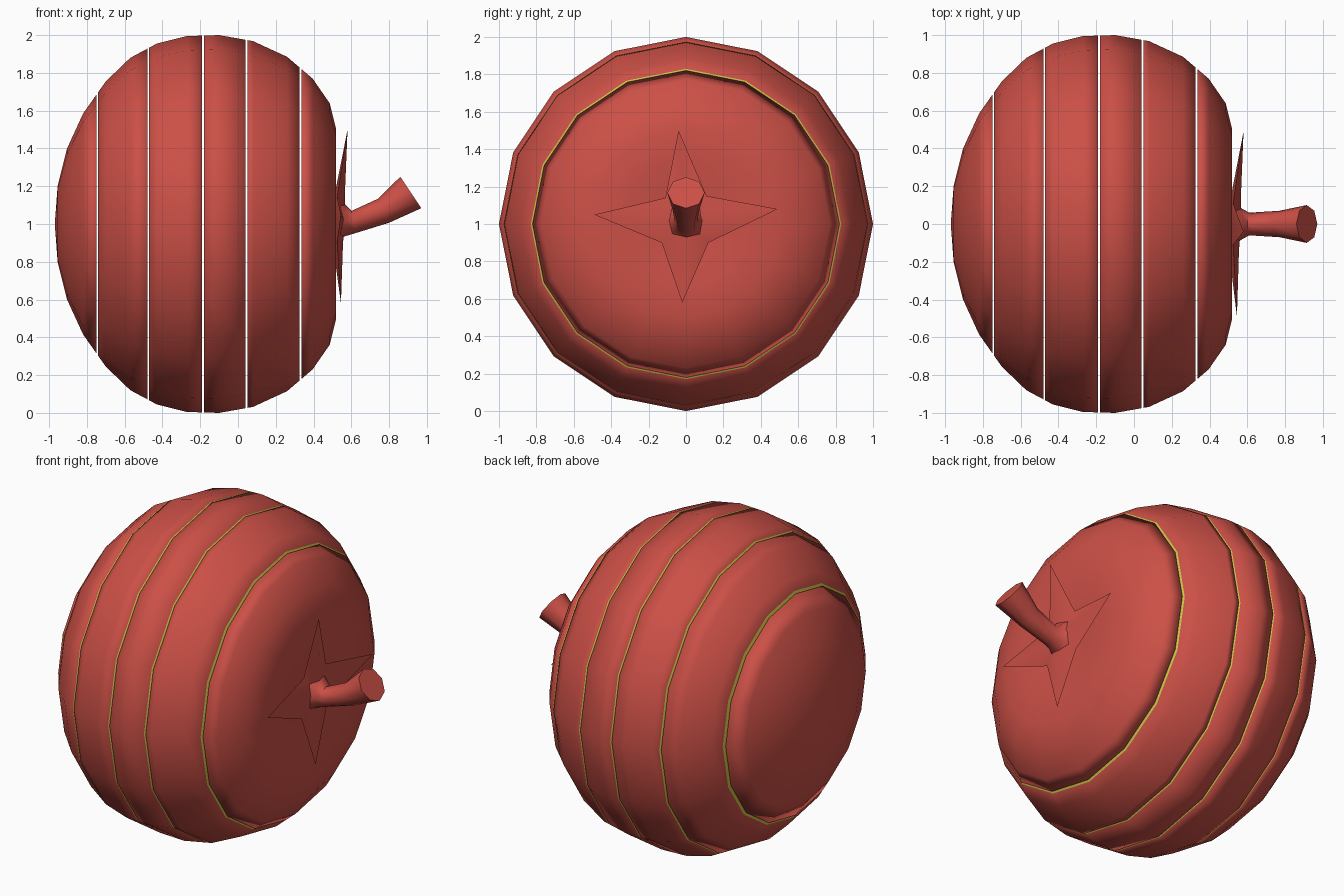
import bpy, bmesh, math
from mathutils import Vector

if "Cube" in bpy.data.objects:
    bpy.data.objects.remove(bpy.data.objects["Cube"])

SIDES = 16


def make_material(name, rgb):
    m = bpy.data.materials.new(name)
    m.diffuse_color = (*rgb, 1)
    m.use_nodes = True
    m.node_tree.nodes["Principled BSDF"].inputs["Base Color"].default_value = m.diffuse_color
    return m


RED = make_material("tomato_red", (0.60, 0.08, 0.062))
YELLOW = make_material("cut_yellow", (0.60, 0.55, 0.06))


def finish(name, bm, mats):
    bmesh.ops.recalc_face_normals(bm, faces=bm.faces)
    for f in bm.faces:
        f.smooth = True
    me = bpy.data.meshes.new(name)
    bm.to_mesh(me)
    bm.free()
    for m in mats:
        me.materials.append(m)
    ob = bpy.data.objects.new(name, me)
    bpy.context.collection.objects.link(ob)
    return ob


def bridge(bm, a, b):
    n = max(len(a), len(b))
    for i in range(n):
        j = (i + 1) % n
        if len(a) == 1:
            bm.faces.new((a[0], b[i], b[j]))
        elif len(b) == 1:
            bm.faces.new((a[i], a[j], b[0]))
        else:
            bm.faces.new((a[i], a[j], b[j], b[i]))


# Body outline: (x along the axis, radius)
PROFILE = [(-0.97, 0), (-0.955, 0.2), (-0.905, 0.4), (-0.82, 0.585),
           (-0.70, 0.755), (-0.57, 0.88), (-0.43, 0.955), (-0.27, 0.995),
           (-0.10, 1.0), (0.08, 0.968), (0.26, 0.885), (0.395, 0.77),
           (0.485, 0.64), (0.52, 0.5), (0.518, 0.34), (0.50, 0.18), (0.48, 0)]
CUTS = [-0.745, -0.475, -0.185, 0.045, 0.33]
GAP = 0.005


def radius_at(x):
    for (x0, r0), (x1, r1) in zip(PROFILE, PROFILE[1:]):
        if x0 <= x <= x1:
            return r0 + (r1 - r0) * (x - x0) / (x1 - x0)


# Six slices, each a lathed band closed by flat cut faces
edges = [None] + CUTS + [None]
for k in range(len(edges) - 1):
    lo, hi = edges[k], edges[k + 1]
    a = -9 if lo is None else lo + GAP
    b = 9 if hi is None else hi - GAP
    pts = [p for p in PROFILE if a + 0.01 < p[0] < b - 0.01]
    if lo is not None:
        pts.insert(0, (a, radius_at(a)))
    if hi is not None:
        pts.append((b, radius_at(b)))
    bm = bmesh.new()
    rings = []
    for x, r in pts:
        n = SIDES if r else 1
        rings.append([bm.verts.new((x, r * math.cos(t), 1 + r * math.sin(t)))
                      for t in (math.tau * i / SIDES for i in range(n))])
    for r0, r1 in zip(rings, rings[1:]):
        bridge(bm, r0, r1)
    for ring, cut in ((rings[0], lo), (rings[-1], hi)):
        if cut is not None:
            bm.faces.new(ring).material_index = 1
    finish(f"tomato_slice_{k + 1}", bm, [RED, YELLOW])

# Four-pointed leaf star with raised midribs
TIPS = [(0.58, 0.49, 1.08), (0.58, -0.04, 1.5), (0.545, -0.49, 1.05), (0.545, -0.02, 0.58)]
NOTCHES = [(0.525, 0.11, 1.15), (0.525, -0.11, 1.14), (0.525, -0.13, 0.9), (0.525, 0.12, 0.9)]
bm = bmesh.new()
front = bm.verts.new((0.565, 0, 1.02))
back = bm.verts.new((0.485, 0, 1.02))
rim, ribs = [], []
for tip, notch in zip(TIPS, NOTCHES):
    rim += [bm.verts.new(tip), bm.verts.new(notch)]
    mid = Vector((0.56, 0, 1.02)).lerp(Vector(tip), 0.3)
    ribs.append(bm.verts.new(mid))
for i in range(4):
    tip, notch, prev = rim[2 * i], rim[2 * i + 1], rim[2 * i - 1]
    for side in (notch, prev):
        bm.faces.new((tip, side, ribs[i]))
        bm.faces.new((ribs[i], side, front))
        bm.faces.new((tip, side, back))
leaf = finish("leaf_star", bm, [RED])

# Curved stem flaring at both ends: (x, z, radius, tilt)
bm = bmesh.new()
rings = []
for x, z, r, tilt in [(0.52, 1.02, 0.12, 0), (0.565, 1.02, 0.085, 0), (0.61, 1.01, 0.06, 0.15),
                      (0.77, 1.07, 0.07, 0.45), (0.915, 1.167, 0.1, 0.588)]:
    rings.append([bm.verts.new((x - r * math.sin(t) * math.sin(tilt), r * math.cos(t),
                                z + r * math.sin(t) * math.cos(tilt)))
                  for t in (math.tau * i / 8 for i in range(8))])
for r0, r1 in zip(rings, rings[1:]):
    bridge(bm, r0, r1)
bm.faces.new(rings[0])
bm.faces.new(rings[-1])
stem = finish("stem", bm, [RED])

# Keep the leaf and stem edges crisp
for ob in (leaf, stem):
    bpy.ops.object.select_all(action='DESELECT')
    ob.select_set(True)
    bpy.context.view_layer.objects.active = ob
    bpy.ops.object.shade_smooth_by_angle(angle=math.radians(50))
